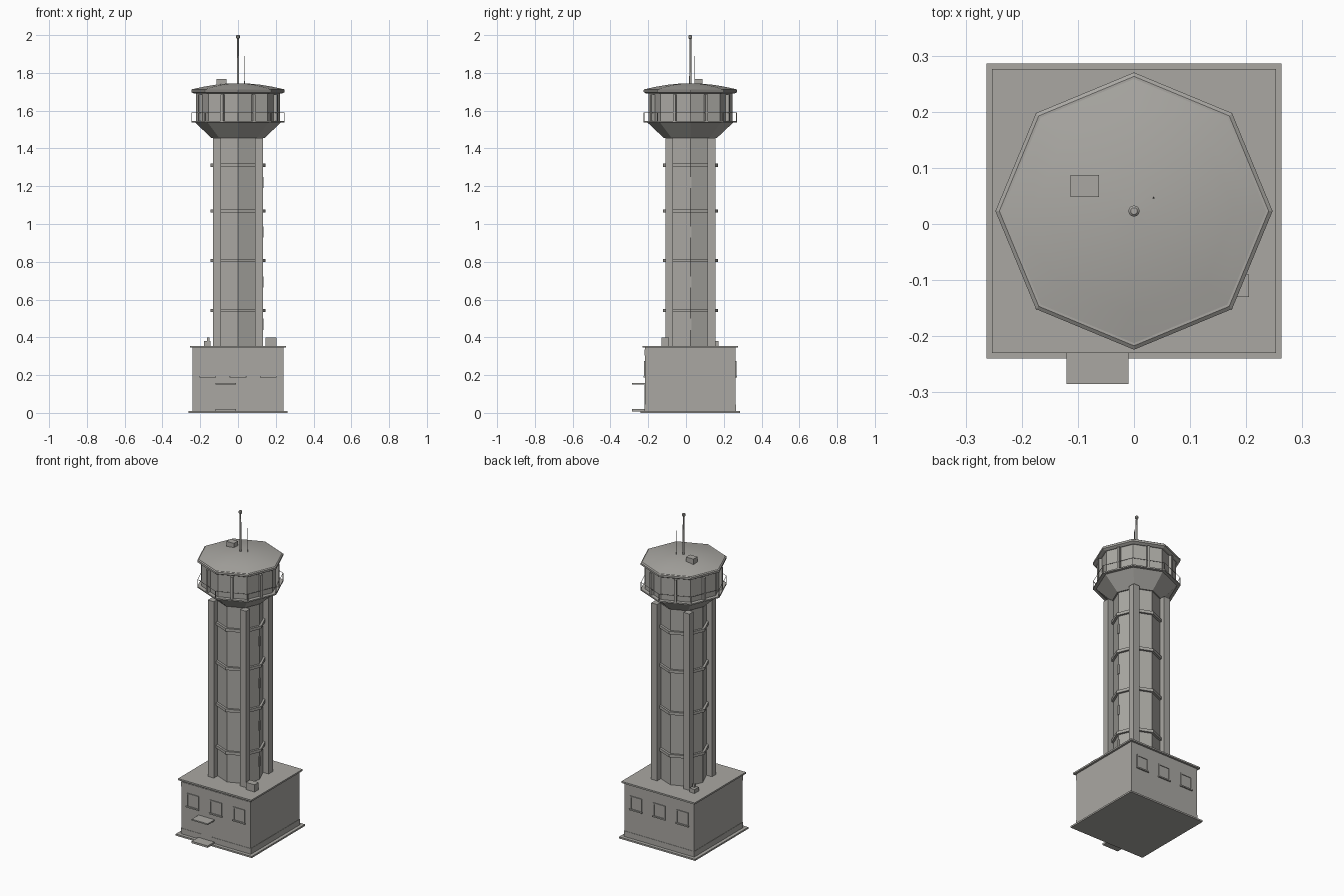
import bpy, bmesh, math
from mathutils import Matrix

cube = bpy.data.objects.get("Cube")
if cube:
    bpy.data.objects.remove(cube, do_unlink=True)

CY = 0.023  # tower axis in y

concrete = bpy.data.materials.new("warm grey concrete")
concrete.use_nodes = True
GREY = (0.4, 0.39, 0.365, 1)
concrete.diffuse_color = GREY
concrete.node_tree.nodes["Principled BSDF"].inputs["Base Color"].default_value = GREY


def finish(name, bm, smooth=False):
    bmesh.ops.recalc_face_normals(bm, faces=bm.faces)
    mesh = bpy.data.meshes.new(name)
    bm.to_mesh(mesh)
    bm.free()
    mesh.materials.append(concrete)
    ob = bpy.data.objects.new(name, mesh)
    bpy.context.collection.objects.link(ob)
    if smooth:
        bpy.ops.object.select_all(action='DESELECT')
        ob.select_set(True)
        bpy.context.view_layer.objects.active = ob
        bpy.ops.object.shade_smooth_by_angle(angle=math.radians(30))
    return ob


def box(name, x, y, z):
    """Axis-aligned box from (low, high) ranges."""
    bm = bmesh.new()
    bmesh.ops.create_cube(bm, size=1)
    for v in bm.verts:
        v.co = [r[0] if c < 0 else r[1] for c, r in zip(v.co, (x, y, z))]
    return finish(name, bm)


def lathe(name, profile, sides=8, x=0, y=CY, closed=False, smooth=False):
    """Many-sided turned solid from (radius, z) points, corners on the axes."""
    bm = bmesh.new()
    rings = []
    for r, z in profile:
        ring = []
        for i in range(sides):
            a = math.tau * i / sides
            ring.append(bm.verts.new((x + r * math.cos(a), y + r * math.sin(a), z)))
        rings.append(ring)
    pairs = list(zip(rings, rings[1:]))
    if closed:
        pairs.append((rings[-1], rings[0]))
    else:
        bm.faces.new(rings[0])
        bm.faces.new(rings[-1])
    for low, high in pairs:
        for i in range(sides):
            j = (i + 1) % sides
            bm.faces.new((low[i], low[j], high[j], high[i]))
    return finish(name, bm, smooth)


def radial_box(name, angle, radius, depth, width, z):
    """Box standing at an angle and distance from the tower axis."""
    bm = bmesh.new()
    bmesh.ops.create_cube(bm, size=1)
    bm.transform(Matrix.Translation((0, CY, 0)) @ Matrix.Rotation(angle, 4, 'Z')
                 @ Matrix.Translation((radius, 0, sum(z) / 2))
                 @ Matrix.Diagonal((depth, width, z[1] - z[0], 1)))
    return finish(name, bm)


def square(name, half, z):
    return box(name, (-half, half), (CY - half, CY + half), z)


# Base building
W = 0.24
square("ground_slab", 0.263, (0, 0.01))
square("base_walls", W, (0.01, 0.345))
square("base_plinth", W + 0.002, (0.01, 0.045))
square("base_roof_slab", 0.253, (0.345, 0.355))

# Windows with frame and sill, front and back
for side, label in ((-1, "front"), (1, "back")):
    wall = CY + side * W

    def span(a, b):
        return sorted((wall + side * a, wall + side * b))
    for cx in (-0.16, 0, 0.16):
        for s in (-1, 1):
            e = cx + s * 0.037
            box(label + "_window_jamb", (e - 0.004, e + 0.004), span(-0.002, 0.005), (0.195, 0.275))
        box(label + "_window_head", (cx - 0.033, cx + 0.033), span(-0.002, 0.005), (0.267, 0.275))
        box(label + "_window_sill", (cx - 0.044, cx + 0.044), span(-0.002, 0.008), (0.187, 0.195))
        box(label + "_window_pane", (cx - 0.033, cx + 0.033), span(-0.002, 0.001), (0.195, 0.267))

# Entrance
FRONT = CY - W
box("front_trim", (-W, W), (FRONT - 0.003, FRONT), (0.305, 0.335))
box("door", (-0.1, -0.03), (FRONT - 0.004, FRONT), (0.02, 0.148))
box("door_canopy", (-0.12, -0.01), (-0.285, FRONT), (0.15, 0.158))
box("door_step", (-0.12, -0.01), (-0.285, FRONT), (0.008, 0.02))

# Equipment on the base roof
box("roof_unit_large", (0.145, 0.205), (-0.13, -0.09), (0.355, 0.4))
box("roof_unit_small", (-0.18, -0.145), (0.13, 0.172), (0.355, 0.38))
box("roof_vent", (-0.165, -0.15), (0.135, 0.15), (0.38, 0.4))

# Shaft, corner piers and bands
lathe("shaft", [(0.132, 0.355), (0.132, 1.46)])
for sx in (-1, 1):
    for sy in (-1, 1):
        box("corner_pier", sorted((sx * 0.091, sx * 0.132)),
            sorted((CY + sy * 0.091, CY + sy * 0.132)), (0.355, 1.456))
for z in (0.542, 0.807, 1.069, 1.31):
    lathe("shaft_band", [(0.146, z - 0.009), (0.146, z + 0.009)])
for z in (0.47, 0.693, 0.958, 1.22):
    radial_box("shaft_slit_window", 0, 0.13, 0.012, 0.012, (z - 0.03, z + 0.03))

# Control cab
lathe("cab_corbel", [(0.14, 1.455), (0.228, 1.538)])
lathe("gallery_floor", [(0.247, 1.538), (0.247, 1.546)])
lathe("cab_walls", [(0.222, 1.546), (0.222, 1.69)])
for i in range(8):
    a = math.tau * i / 8
    radial_box("cab_mullion", a + math.pi / 8, 0.213, 0.024, 0.014, (1.546, 1.685))
    radial_box("gallery_post", a, 0.245, 0.004, 0.004, (1.546, 1.59))
lathe("gallery_rail", [(0.244, 1.588), (0.246, 1.588), (0.246, 1.59), (0.244, 1.59)], closed=True)

# Roof
lathe("cab_eave", [(0.232, 1.69), (0.247, 1.698), (0.247, 1.71), (0.24, 1.715)])
lathe("cab_roof", [(0.24, 1.714), (0.18, 1.727), (0.12, 1.737), (0.06, 1.743), (0.005, 1.745)], smooth=True)
box("rooftop_unit", (-0.113, -0.062), (0.048, 0.087), (1.72, 1.768))
lathe("mast", [(0.006, 1.73), (0.005, 1.985)], sides=12, smooth=True)
lathe("mast_tip", [(0.006, 1.98), (0.01, 1.985), (0.01, 1.996), (0.006, 2)], sides=12, smooth=True)
lathe("whip_aerial", [(0.002, 1.73), (0.0015, 1.89)], sides=6, x=0.035, y=0.046)
